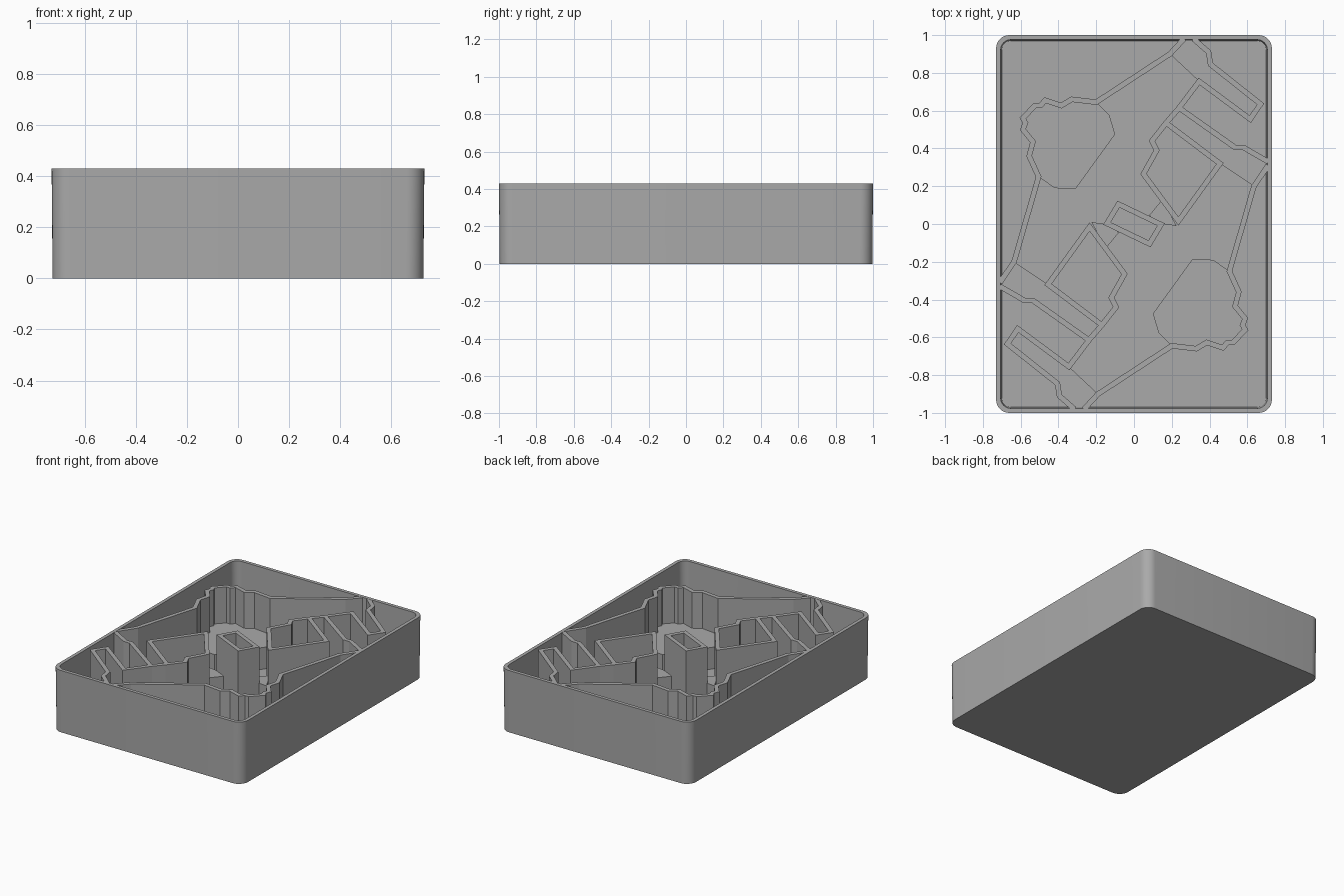
import bpy, bmesh, math
from mathutils import Vector

if "Cube" in bpy.data.objects:
    bpy.data.objects.remove(bpy.data.objects["Cube"])

HEIGHT, FLOOR, SHELF = 0.43, 0.03, 0.18
WALL = 0.028

grey = bpy.data.materials.new("plain_grey")
grey.use_nodes = True
grey.diffuse_color = (0.4, 0.4, 0.4, 1)
grey.node_tree.nodes["Principled BSDF"].inputs["Base Color"].default_value = (0.4, 0.4, 0.4, 1)


def finish(name, bm):
    bmesh.ops.recalc_face_normals(bm, faces=bm.faces)
    mesh = bpy.data.meshes.new(name)
    bm.to_mesh(mesh)
    bm.free()
    mesh.materials.append(grey)
    obj = bpy.data.objects.new(name, mesh)
    bpy.context.collection.objects.link(obj)
    return obj


def rounded_loop(bm, hx, hy, r, z):
    loop = []
    for k, (sx, sy) in enumerate([(1, 1), (-1, 1), (-1, -1), (1, -1)]):
        for i in range(9):
            a = math.pi / 2 * (k + i / 8)
            loop.append(bm.verts.new((sx * (hx - r) + r * math.cos(a),
                                      sy * (hy - r) + r * math.sin(a), z)))
    return loop


def bridge(bm, a, b):
    n = len(a)
    for i in range(n):
        j = (i + 1) % n
        bm.faces.new((a[i], a[j], b[j], b[i]))


def prism(name, pts, z0, z1):
    bm = bmesh.new()
    low = [bm.verts.new((x, y, z0)) for x, y in pts]
    high = [bm.verts.new((x, y, z1)) for x, y in pts]
    bridge(bm, low, high)
    bm.faces.new(low)
    bm.faces.new(high)
    return finish(name, bm)


def wall(name, pts, closed=False):
    """Mitred wall of even thickness along a path."""
    p = [Vector(q) for q in pts]
    n = len(p)
    bm = bmesh.new()
    rings = []
    for i in range(n):
        before = p[i] - p[i - 1] if closed or i else p[1] - p[0]
        after = p[(i + 1) % n] - p[i] if closed or i < n - 1 else before
        n0 = Vector((-before.y, before.x)).normalized()
        n1 = Vector((-after.y, after.x)).normalized()
        m = (n0 + n1).normalized()
        m *= WALL / 2 / max(m.dot(n0), 0.4)
        corners = ((p[i] + m, FLOOR - 0.01), (p[i] + m, HEIGHT - 0.001),
                   (p[i] - m, HEIGHT - 0.001), (p[i] - m, FLOOR - 0.01))
        rings.append([bm.verts.new((c.x, c.y, z)) for c, z in corners])
    for i in range(n if closed else n - 1):
        bridge(bm, rings[i], rings[(i + 1) % n])
    if not closed:
        bm.faces.new(rings[0])
        bm.faces.new(rings[-1])
    return finish(name, bm)


# Open tray with rounded corners and a slight draft
bm = bmesh.new()
loops = [rounded_loop(bm, 0.726, 0.996, 0.07, 0),
         rounded_loop(bm, 0.73, 1.0, 0.07, HEIGHT),
         rounded_loop(bm, 0.706, 0.976, 0.055, HEIGHT),
         rounded_loop(bm, 0.7, 0.97, 0.05, FLOOR)]
for a, b in zip(loops, loops[1:]):
    bridge(bm, a, b)
bm.faces.new(loops[0])
bm.faces.new(loops[-1])
tray = finish("tray", bm)
bpy.context.view_layer.objects.active = tray
tray.select_set(True)
bpy.ops.object.shade_smooth_by_angle(angle=math.radians(30))

# Paths of the dividers for one half
blob = [(-.20, .645), (-.33, .66), (-.385, .627), (-.47, .655), (-.495, .627),
        (-.525, .627), (-.588, .56), (-.575, .535), (-.588, .50), (-.535, .435),
        (-.555, .36), (-.505, .25)]
outline = [(.265, .98), (.19, .90)] + blob + [(-.635, -.20), (-.71, -.31)]
finger = [(.315, .98), (.395, .91), (.405, .845), (.67, .635), (.615, .555), (.345, .755)]
slot = [(.245, .61), (.535, .405), (.58, .405), (.71, .33)]
box = [(.185, .525), (.095, .44), (.12, .39), (.05, .265), (.235, .015), (.455, .32)]
box[0] = (.17, .535)

dividers = [
    ("outline_wall", outline, False),
    ("finger_wall", finger + [(.235, .61), box[0]], False),
    ("slot_wall", slot, False),
    ("box_wall", box, True),
]

# Raised floors for one half
shelves = [
    ("round_shelf", blob + [(-.42, .19), (-.31, .185), (-.10, .475), (-.13, .575)]),
    ("finger_shelf", [(.19, .90), (.265, .975)] + finger),
    ("slot_shelf", [box[0]] + slot + [(.71, .31), (.635, .20), (.455, .32)]),
    ("bridge_shelf", [(.15, .13), (.08, .045), (.155, .0), (.225, -.01)]),
]

# Each half is the other turned by half a circle
for side, s in (("back", 1), ("front", -1)):
    for name, pts, closed in dividers:
        wall(f"{side}_{name}", [(s * x, s * y) for x, y in pts], closed)
    for name, pts in shelves:
        prism(f"{side}_{name}", [(s * x, s * y) for x, y in pts], FLOOR - 0.01, SHELF)

# Hollow post in the middle
wall("centre_post", [(-.082, .105), (.143, -.003), (.082, -.105), (-.143, .003)], True)
